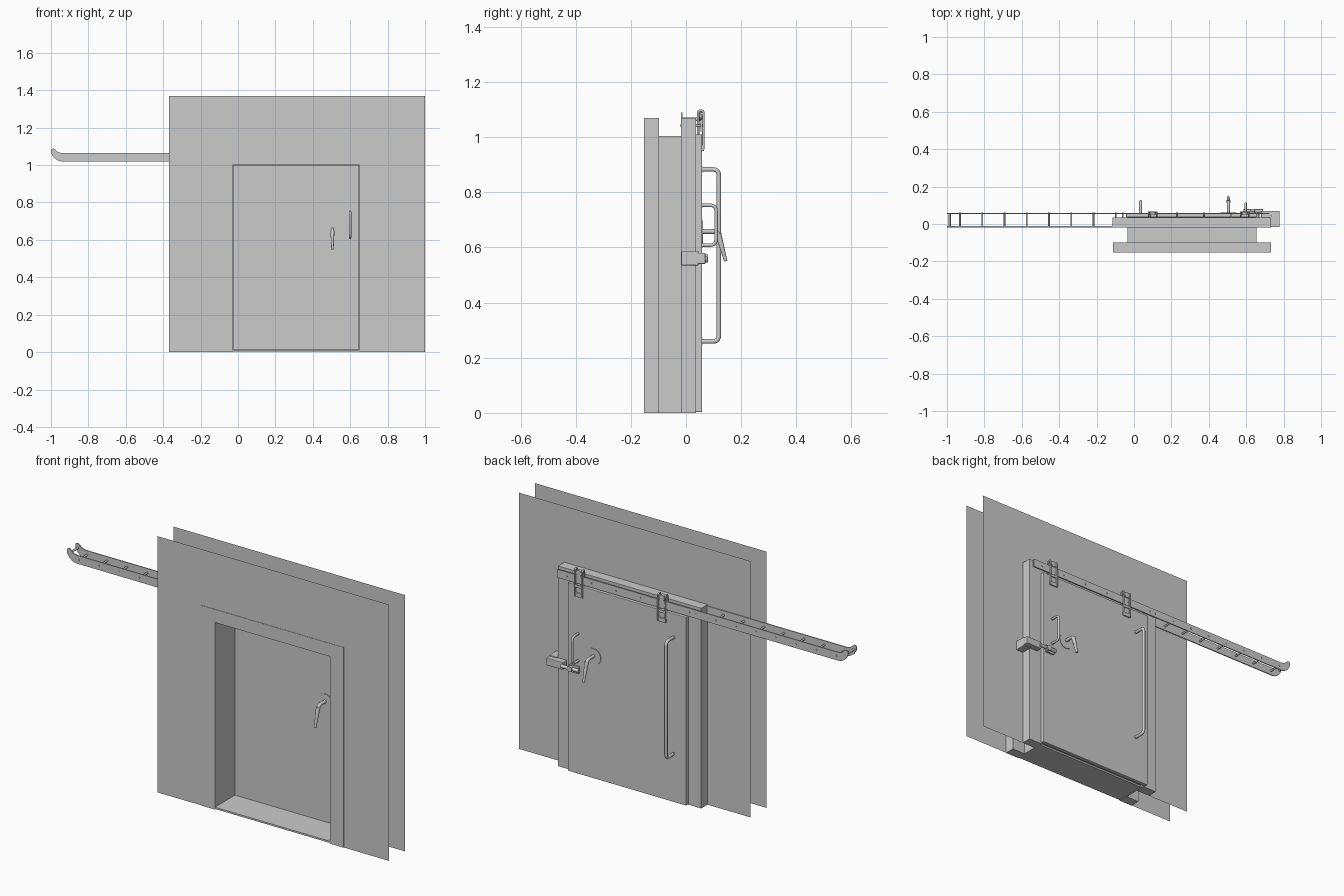
import bpy, bmesh, math
from mathutils import Vector

if "Cube" in bpy.data.objects:
    bpy.data.objects.remove(bpy.data.objects["Cube"])

X0, X1, ZO = -0.03, 0.65, 1.0      # doorway opening


def mesh_obj(name, bm):
    bmesh.ops.recalc_face_normals(bm, faces=bm.faces)
    me = bpy.data.meshes.new(name)
    bm.to_mesh(me)
    bm.free()
    ob = bpy.data.objects.new(name, me)
    bpy.context.collection.objects.link(ob)
    return ob


def box(name, x, y, z, bevel=0.0):
    bm = bmesh.new()
    bmesh.ops.create_cube(bm, size=1)
    for v in bm.verts:
        v.co = [r[0] + (c + 0.5) * (r[1] - r[0]) for c, r in zip(v.co, (x, y, z))]
    ob = mesh_obj(name, bm)
    if bevel:
        m = ob.modifiers.new("bevel", 'BEVEL')
        m.width, m.segments = bevel, 2
    return ob


def prism(name, pts, y0, y1=None):
    """Profile in the xz plane, extruded along y (flat sheet if y1 is None)."""
    bm = bmesh.new()
    f = bm.faces.new([bm.verts.new((x, y0, z)) for x, z in pts])
    if y1 is not None:
        r = bmesh.ops.extrude_face_region(bm, geom=[f])
        for v in r['geom']:
            if isinstance(v, bmesh.types.BMVert):
                v.co.y = y1
    return mesh_obj(name, bm)


def rod(name, a, b, r, r2=None, n=16):
    a, b = Vector(a), Vector(b)
    bm = bmesh.new()
    bmesh.ops.create_cone(bm, cap_ends=True, segments=n, radius1=r,
                          radius2=r if r2 is None else r2, depth=(b - a).length)
    rot = (b - a).to_track_quat('Z', 'Y')
    for v in bm.verts:
        v.co = rot @ v.co + (a + b) / 2
    ob = mesh_obj(name, bm)
    smooth(ob)
    return ob


def smooth(ob):
    bpy.ops.object.select_all(action='DESELECT')
    bpy.context.view_layer.objects.active = ob
    ob.select_set(True)
    bpy.ops.object.shade_smooth_by_angle(angle=math.radians(40))


def tube(name, pts, r, fillet=0.02):
    """Round bar along a path with filleted corners."""
    P = [Vector(p) for p in pts]
    path = [P[0]]
    for a, b, c in zip(P, P[1:], P[2:]):
        s, e = b + (a - b).normalized() * fillet, b + (c - b).normalized() * fillet
        path += [s * (1 - t) ** 2 + b * 2 * t * (1 - t) + e * t * t
                 for t in (0, .2, .4, .6, .8, 1)]
    path.append(P[-1])
    cu = bpy.data.curves.new(name, 'CURVE')
    cu.dimensions, cu.bevel_depth, cu.bevel_resolution = '3D', r, 3
    cu.use_fill_caps = True
    sp = cu.splines.new('POLY')
    sp.points.add(len(path) - 1)
    for q, co in zip(sp.points, path):
        q.co = (*co, 1)
    ob = bpy.data.objects.new(name, cu)
    bpy.context.collection.objects.link(ob)
    return ob


def arch(x0, x1, top, inset):
    """Outline of a doorway surround, open at the bottom."""
    return [(x0, 0), (x0, top), (x1, top), (x1, 0), (X1 + inset, 0),
            (X1 + inset, ZO + inset), (X0 - inset, ZO + inset), (X0 - inset, 0)]


# two wall sheets with the doorway cut out
for name, y in (("front_wall", -0.151), ("rear_wall", -0.017)):
    prism(name, arch(-0.37, 1.0, 1.37, 0), y)

# door surrounds on both faces, and the lining between them
prism("front_frame", arch(-0.112, 0.732, 1.07, 0), -0.153, -0.098)
prism("rear_frame", arch(-0.115, 0.732, 1.07, 0), -0.0175, 0.036)
prism("lining", arch(X0 - 0.004, X1 + 0.004, ZO + 0.004, 0), -0.098, -0.0175)
box("sill", (X0, X1), (-0.152, 0.02), (0.003, 0.012))

# sliding door leaf with its inner plug
box("door_leaf", (-0.042, 0.658), (0.036, 0.058), (0.003, 1.01), 0.003)
box("door_plug", (X0 + 0.002, X1 - 0.002), (0.016, 0.037), (0.013, ZO - 0.002))


# sliding rail strips with upturned ends
def rail(x_end):
    low = [(-0.945, 1.02), (-0.965, 1.025), (-0.985, 1.04), (-0.998, 1.062), (-1.0, 1.08)]
    high = [(-0.996, 1.086), (-0.985, 1.089), (-0.974, 1.08), (-0.96, 1.068), (-0.94, 1.064)]
    return [(x_end, 1.02)] + low + high + [(x_end, 1.064)]


prism("rail_outer", rail(0.722), 0.053, 0.059)
prism("rail_inner", rail(-0.115), -0.018, -0.012)
for i in range(8):
    x = -0.93 + 0.119 * i
    rod("rail_spacer", (x, -0.02, 1.042), (x, 0.061, 1.042), 0.005, n=10)
rod("rail_end_stop", (-0.985, -0.018, 1.065), (-0.985, 0.059, 1.065), 0.006)
for i in range(6):
    x = -0.06 + 0.145 * i
    rod("rail_bolt", (x, 0.034, 1.042), (x, 0.062, 1.042), 0.005, n=10)

# hangers carrying the leaf on the rail
for hx in (0.1, 0.592):
    for s in (-1, 1):
        x = hx + s * 0.021
        tube("hanger_strap", [(x, 0.044, 1.005), (x, 0.044, 1.096),
                              (x, 0.063, 1.096), (x, 0.063, 0.955)], 0.0045, 0.009)
    box("hanger_plate", (hx - 0.025, hx + 0.025), (0.057, 0.065), (0.95, 0.972), 0.002)
    box("hanger_bridge", (hx - 0.025, hx + 0.025), (0.06, 0.066), (1.0, 1.015), 0.002)
    rod("hanger_roller", (hx - 0.0, 0.047, 1.079), (hx, 0.064, 1.079), 0.016)
    rod("hanger_axle", (hx - 0.025, 0.056, 1.085), (hx + 0.025, 0.056, 1.085), 0.004, n=10)


# pull handles
def pull(name, x, y0, y1, z0, z1, r):
    tube(name, [(x, y0, z0), (x, y1, z0), (x, y1, z1), (x, y0, z1)], r, 0.022)
    for z in (z0, z1):
        d = 0.003 if y1 > y0 else -0.003
        rod(name + "_foot", (x, y0, z), (x, y0 + d, z), r * 1.3)


pull("long_handle", 0.035, 0.057, 0.119, 0.259, 0.883, 0.0085)
pull("short_handle", 0.597, 0.057, 0.109, 0.608, 0.753, 0.0065)
pull("inner_handle", 0.6, 0.017, -0.035, 0.612, 0.75, 0.0065)

# release levers on both faces, each on a thin round plate
for name, y, d in (("outer_lever", 0.058, 1), ("inner_lever", 0.016, -1)):
    rod(name + "_plate", (0.505, y, 0.655), (0.505, y + d * 0.003, 0.655), 0.043, n=32)
    tube(name + "_neck", [(0.505, y, 0.658), (0.505, y + d * 0.056, 0.658),
                          (0.505, y + d * 0.072, 0.605)], 0.009, 0.018)
    rod(name + "_grip", (0.505, y + d * 0.059, 0.65), (0.505, y + d * 0.086, 0.55), 0.011, 0.006)

# latch: bracket wrapped round the frame edge, bar and roller on the leaf
box("latch_side", (0.732, 0.778), (-0.017, 0.045), (0.535, 0.586), 0.003)
box("latch_front", (0.68, 0.778), (0.035, 0.07), (0.54, 0.58), 0.003)
rod("latch_bar", (0.585, 0.07, 0.56), (0.69, 0.07, 0.56), 0.009)
box("latch_base", (0.59, 0.645), (0.057, 0.066), (0.54, 0.58), 0.002)
rod("latch_roller", (0.635, 0.06, 0.56), (0.635, 0.08, 0.56), 0.015)
